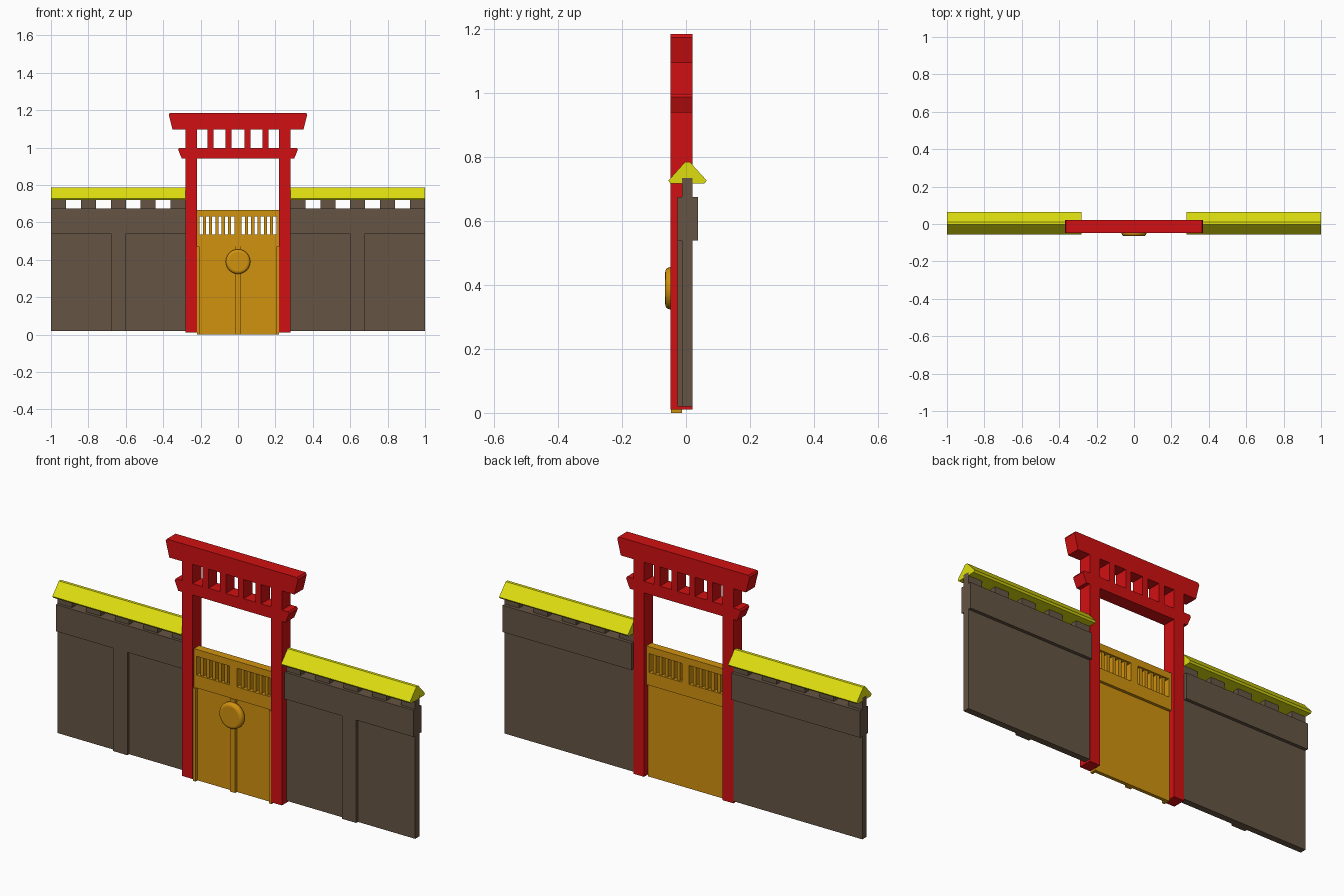
import bpy, bmesh

cube = bpy.data.objects.get("Cube")
if cube:
    bpy.data.objects.remove(cube, do_unlink=True)


def material(name, rgb):
    m = bpy.data.materials.new(name)
    m.use_nodes = True
    m.diffuse_color = (*rgb, 1)
    m.node_tree.nodes["Principled BSDF"].inputs["Base Color"].default_value = (*rgb, 1)
    return m


RED = material("red lacquer", (0.64, 0.005, 0.006))
BROWN = material("brown stone", (0.13, 0.09, 0.057))
YELLOW = material("yellow tile", (0.73, 0.73, 0.005))
ORANGE = material("orange wood", (0.64, 0.29, 0.005))


def finish(name, bm, mat):
    bmesh.ops.recalc_face_normals(bm, faces=bm.faces)
    mesh = bpy.data.meshes.new(name)
    bm.to_mesh(mesh)
    bm.free()
    mesh.materials.append(mat)
    obj = bpy.data.objects.new(name, mesh)
    bpy.context.collection.objects.link(obj)
    return obj


def prism(name, mat, profile, start, end, axis):
    """Extrude a closed profile along x (profile in y, z) or y (profile in x, z)."""
    bm = bmesh.new()
    verts = [bm.verts.new((start, a, z) if axis == "x" else (a, start, z)) for a, z in profile]
    face = bm.faces.new(verts)
    new = bmesh.ops.extrude_face_region(bm, geom=[face])["geom"]
    step = (end - start, 0, 0) if axis == "x" else (0, end - start, 0)
    bmesh.ops.translate(bm, vec=step, verts=[v for v in new if isinstance(v, bmesh.types.BMVert)])
    return finish(name, bm, mat)


def box(name, mat, x, y, z):
    return prism(name, mat, [(x[0], z[0]), (x[1], z[0]), (x[1], z[1]), (x[0], z[1])], *y, "y")


def pair(name, mat, x, y, z):
    """Matching boxes on both sides of the gate."""
    box("left_" + name, mat, x, y, z)
    box("right_" + name, mat, (-x[1], -x[0]), y, z)


# Walls with a raised band, a pilaster and merlons
pair("wall", BROWN, (0.28, 1), (-0.013, 0.02), (0.02, 0.6))
pair("wall_band", BROWN, (0.28, 1), (-0.027, 0.037), (0.54, 0.675))
pair("wall_pilaster", BROWN, (0.6, 0.68), (-0.027, 0), (0.02, 0.56))
for i in range(5):
    x = 0.28 + i * 0.16
    pair(f"merlon_{i + 1}", BROWN, (x, x + 0.08), (-0.013, 0.02), (0.66, 0.735))

# Wall roofs
roof = [(-0.049, 0.718), (0.058, 0.718), (0.065, 0.727), (0.012, 0.785),
        (-0.003, 0.785), (-0.055, 0.727)]
prism("left_roof", YELLOW, roof, 0.28, 1, "x")
prism("right_roof", YELLOW, roof, -1, -0.28, "x")

# Gateway posts, flared lintels and struts
DEPTH = (-0.049, 0.021)
pair("gate_post", RED, (0.22, 0.28), DEPTH, (0.01, 1.12))
for name, low, high, bottom, top in (("lower_lintel", 0.3, 0.32, 0.94, 0.998),
                                     ("upper_lintel", 0.35, 0.37, 1.095, 1.185)):
    prism(name, RED, [(-low, bottom), (low, bottom), (high, top - 0.01), (high - 0.006, top),
                      (-high + 0.006, top), (-high, top - 0.01)], *DEPTH, "y")
for name, x in (("inner_strut", 0.05), ("outer_strut", 0.147)):
    pair(name, RED, (x - 0.016, x + 0.016), DEPTH, (0.98, 1.11))

# Gate doors with edge stiles and a centre stile
FRAME = (-0.038, 0.003)
box("door_panel", ORANGE, (-0.22, 0.22), (-0.03, -0.012), (0, 0.5))
pair("door_edge", ORANGE, (0.205, 0.22), (-0.047, -0.012), (0, 0.47))
pair("centre_stile", ORANGE, (0, 0.015), (-0.044, -0.02), (0, 0.47))

# Gate top frame around the slatted openings
box("gate_rail", ORANGE, (-0.22, 0.22), FRAME, (0.47, 0.535))
box("gate_top_rail", ORANGE, (-0.22, 0.22), FRAME, (0.63, 0.665))
box("gate_mullion", ORANGE, (-0.02, 0.02), FRAME, (0.53, 0.635))
pair("gate_jamb", ORANGE, (0.205, 0.22), FRAME, (0.53, 0.635))
gap = 0.185 / 11
for i in range(5):
    x = 0.02 + gap * (2 * i + 1)
    pair(f"slat_{i + 1}", ORANGE, (x, x + gap), (-0.03, -0.005), (0.53, 0.635))

# Round boss on the doors
bpy.ops.mesh.primitive_cylinder_add(vertices=24, radius=0.066, depth=0.035,
                                    location=(0, -0.0475, 0.39), rotation=(1.5708, 0, 0))
boss = bpy.context.object
boss.name = "door_boss"
boss.data.materials.append(ORANGE)
bevel = boss.modifiers.new("rounded_rim", "BEVEL")
bevel.width = 0.015
bevel.segments = 4
bpy.ops.object.shade_smooth_by_angle()
